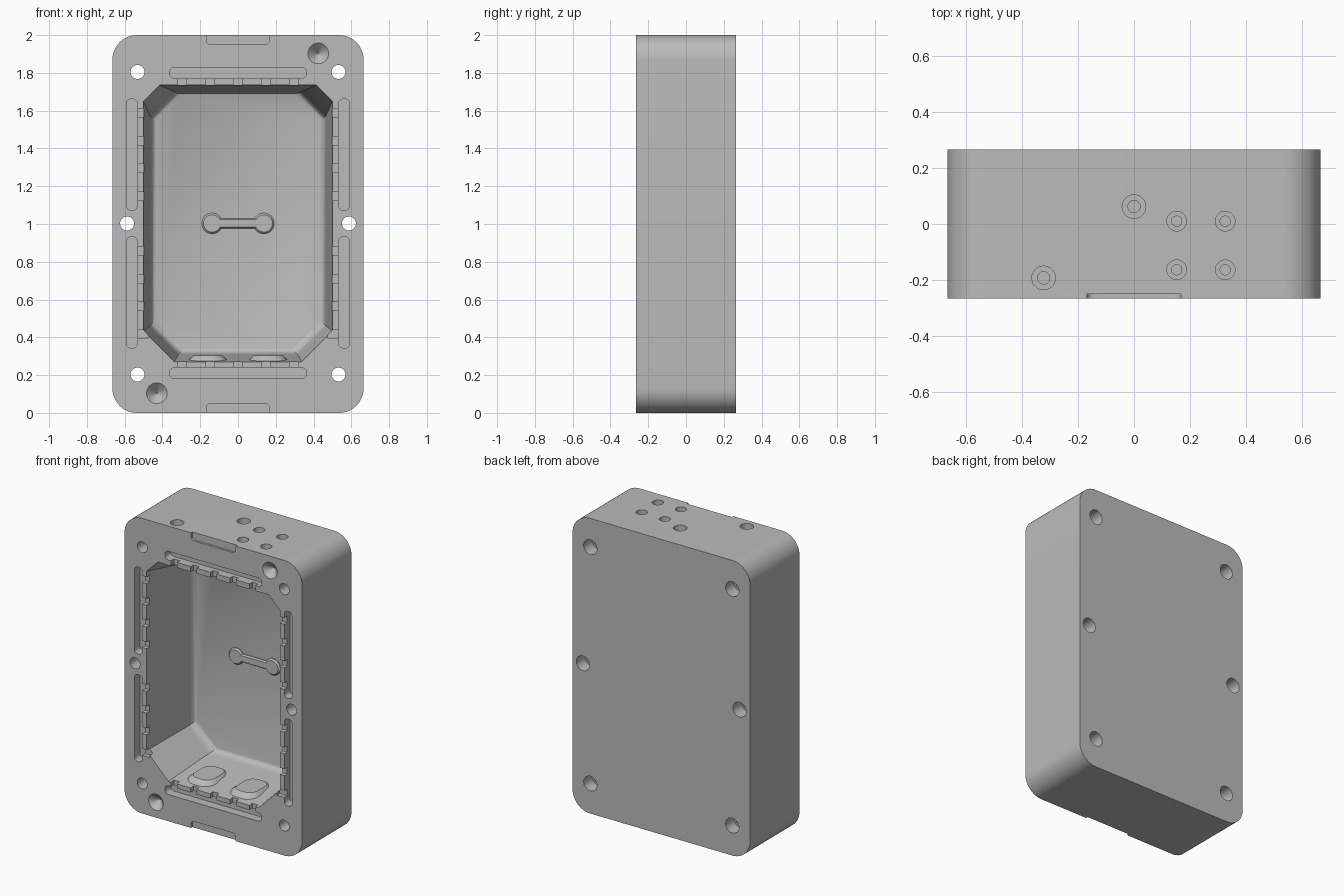
import bpy, bmesh, math

cube = bpy.data.objects.get("Cube")
if cube:
    bpy.data.objects.remove(cube, do_unlink=True)

HX, HY, TOP = 0.665, 0.265, 2.0
FRONT = -HY
FLOOR = 0.185

grey = bpy.data.materials.new("plain_grey")
grey.use_nodes = True
colour = (0.5, 0.5, 0.5, 1)
grey.diffuse_color = colour
grey.node_tree.nodes["Principled BSDF"].inputs["Base Color"].default_value = colour


# Outline helpers, all returning flat (u, v) points
def rounded(cu, cv, w, h, r, seg=6):
    pts = []
    for k, (su, sv) in enumerate([(1, 1), (-1, 1), (-1, -1), (1, -1)]):
        for i in range(seg + 1):
            a = (k + i / seg) * math.pi / 2
            pts.append((cu + su * (w / 2 - r) + r * math.cos(a),
                        cv + sv * (h / 2 - r) + r * math.sin(a)))
    return pts


def circle(cu, cv, r, n=32):
    return [(cu + r * math.cos(i * math.tau / n), cv + r * math.sin(i * math.tau / n))
            for i in range(n)]


def octagon(hx, z0, z1, low, high):
    right = [(hx - low, z0), (hx, z0 + low), (hx, z1 - high), (hx - high, z1)]
    return right + [(-x, z) for x, z in reversed(right)]


def loft(bm, levels, axis="y"):
    """Closed solid through (outline, offset) levels along an axis."""
    rings = []
    for pts, w in levels:
        rings.append([bm.verts.new((u, w, v) if axis == "y" else (u, v, w)) for u, v in pts])
    for a, b in zip(rings, rings[1:]):
        for i in range(len(a)):
            j = (i + 1) % len(a)
            bm.faces.new((a[i], a[j], b[j], b[i]))
    bm.faces.new(rings[0])
    bm.faces.new(rings[-1])


def prism(bm, pts, w0, w1, axis="y"):
    loft(bm, [(pts, w0), (pts, w1)], axis)


def make(name, bm):
    bmesh.ops.recalc_face_normals(bm, faces=bm.faces[:])
    mesh = bpy.data.meshes.new(name)
    bm.to_mesh(mesh)
    bm.free()
    mesh.materials.append(grey)
    obj = bpy.data.objects.new(name, mesh)
    bpy.context.collection.objects.link(obj)
    return obj


def activate(obj):
    bpy.ops.object.select_all(action="DESELECT")
    obj.select_set(True)
    bpy.context.view_layer.objects.active = obj


def cut(target, name, bm):
    cutter = make(name, bm)
    cutter.hide_render = True
    mod = target.modifiers.new(name, "BOOLEAN")
    mod.operation = "DIFFERENCE"
    mod.solver = "EXACT"
    mod.object = cutter
    activate(target)
    bpy.ops.object.modifier_apply(modifier=name)
    bpy.data.objects.remove(cutter, do_unlink=True)


# Solid block with rounded upright corners
bm = bmesh.new()
prism(bm, rounded(0, TOP / 2, 2 * HX, TOP, 0.13, 12), -HY, HY)
block = make("mould_block", bm)

# Main cavity: drafted walls, then a fillet into the floor
bm = bmesh.new()
levels = [(octagon(0.504, 0.266, 1.739, 0.165, 0.08), FRONT - 0.04)]
for i in range(6):
    a = i / 5 * math.pi / 2
    s = 0.03 * (1 - math.cos(a))
    levels.append((octagon(0.465 - s, 0.31 + s, 1.70 - s / 2, 0.15, 0.13),
                   FLOOR - 0.06 + 0.06 * math.sin(a)))
loft(bm, levels)
bmesh.ops.triangulate(bm, faces=[f for f in bm.faces if len(f.verts) == 4])
cut(block, "cavity", bm)

# Long grooves around the cavity
bm = bmesh.new()
for z in (1.8, 0.21):
    prism(bm, rounded(0, z, 0.725, 0.058, 0.026), FRONT - 0.03, FRONT + 0.06)
for x in (-0.562, 0.562):
    for z in (1.367, 0.638):
        prism(bm, rounded(x, z, 0.058, 0.59, 0.026), FRONT - 0.03, FRONT + 0.06)
cut(block, "grooves", bm)

# Small gates joining the grooves to the cavity
bm = bmesh.new()
PITCH, GATE = 0.147, 0.045
for i in range(-2, 3):
    for z in (0.26, 1.75):
        prism(bm, rounded(i * PITCH, z, GATE, 0.06, 0.002, 1), FRONT - 0.03, FRONT + 0.03)
for side in (-1, 1):
    for half in (-1, 1):
        for i in range(4):
            z = 1.003 + half * (0.145 + i * PITCH)
            prism(bm, rounded(side * 0.51, z, 0.07, GATE, 0.002, 1), FRONT - 0.03, FRONT + 0.03)
cut(block, "gates", bm)

# Bolt holes right through, with wider pockets at the back
bolts = [(s * x, z) for s in (-1, 1) for x, z in ((0.532, 1.805), (0.532, 0.203), (0.587, 1.003))]
bm = bmesh.new()
for x, z in bolts:
    prism(bm, circle(x, z, 0.037), -HY - 0.05, HY + 0.05)
cut(block, "bolt_holes", bm)
bm = bmesh.new()
for x, z in bolts:
    prism(bm, circle(x, z, 0.05), HY - 0.09, HY + 0.05)
cut(block, "bolt_pockets", bm)

# Conical locating dimples
bm = bmesh.new()
for x, z in ((0.425, 1.903), (-0.43, 0.104)):
    loft(bm, [(circle(x, z, 0.075), FRONT - 0.02), (circle(x, z, 0.004), FRONT + 0.05)])
cut(block, "dimples", bm)

# Shallow pry notches at the top and bottom edges
bm = bmesh.new()
for z in (TOP + 0.025, -0.025):
    prism(bm, rounded(0, z, 0.335, 0.15, 0.025), FRONT - 0.03, FRONT + 0.015)
cut(block, "pry_notches", bm)

# Stepped ports in the top face
ports = [(0, 0.062, 0.042), (-0.322, -0.192, 0.042)]
ports += [(x, y, 0.035) for x in (0.152, 0.325) for y in (0.01, -0.163)]
for name, scale, depth in (("port_mouths", 1, 0.08), ("port_bores", 0.52, 0.16)):
    bm = bmesh.new()
    for x, y, r in ports:
        prism(bm, circle(x, y, r * scale), TOP - depth, TOP + 0.05, "z")
    cut(block, name, bm)

# Raised link on the cavity floor: two discs joined by a bar
bm = bmesh.new()


def link(r, bar):
    a = math.asin(bar / r)
    arc = [-math.pi + a + i / 24 * (math.tau - 2 * a) for i in range(25)]
    right = [(0.137 + r * math.cos(t), 1.003 + r * math.sin(t)) for t in arc]
    return right + [(-x, 2.006 - z) for x, z in right]


loft(bm, [(link(0.055, 0.027), FLOOR + 0.01), (link(0.055, 0.027), FLOOR - 0.008),
          (link(0.046, 0.02), FLOOR - 0.018)])
floor_link = make("floor_link", bm)

# Low pads on the lower cavity wall
bm = bmesh.new()
for x in (-0.16, 0.16):
    loft(bm, [(rounded(x, -0.085, 0.24, 0.29, 0.1), 0.25),
              (rounded(x, -0.085, 0.22, 0.27, 0.09), 0.275),
              (rounded(x, -0.085, 0.15, 0.20, 0.06), 0.305)], "z")
pads = make("lower_wall_pads", bm)

for obj in (block, floor_link, pads):
    activate(obj)
    bpy.ops.object.shade_smooth_by_angle(angle=math.radians(30))
